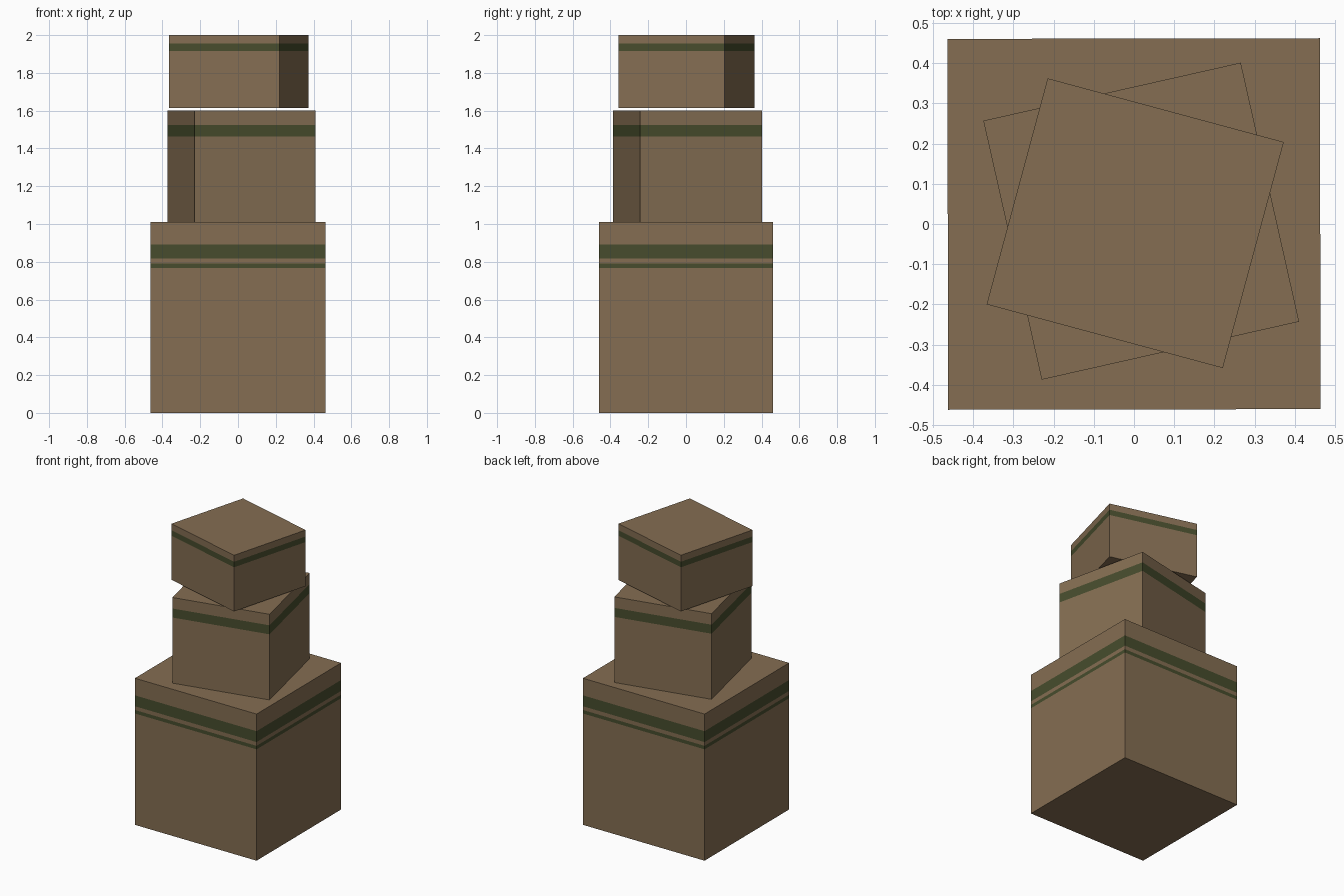
import bpy, bmesh, math

if "Cube" in bpy.data.objects:
    bpy.data.objects.remove(bpy.data.objects["Cube"])


def material(name, rgb):
    m = bpy.data.materials.new(name)
    m.diffuse_color = (*rgb, 1.0)
    m.use_nodes = True
    m.node_tree.nodes["Principled BSDF"].inputs["Base Color"].default_value = m.diffuse_color
    return m


cardboard = material("cardboard_brown", (0.232, 0.155, 0.085))
green = material("stripe_green", (0.063, 0.073, 0.026))


def striped_box(name, centre, size, angle, z0, z1, stripes):
    """Closed box whose sides are cut at stripe heights; stripe bands are green."""
    bm = bmesh.new()
    levels = sorted({z0, z1, *(z for s in stripes for z in s)})
    c, s = math.cos(math.radians(angle)), math.sin(math.radians(angle))
    rings = []
    for z in levels:
        ring = []
        for sx, sy in ((-1, -1), (1, -1), (1, 1), (-1, 1)):
            x, y = sx * size[0] / 2, sy * size[1] / 2
            ring.append(bm.verts.new((centre[0] + c * x - s * y,
                                      centre[1] + s * x + c * y, z)))
        rings.append(ring)
    # side bands
    for low, high, za, zb in zip(rings, rings[1:], levels, levels[1:]):
        mid = (za + zb) / 2
        is_stripe = any(a < mid < b for a, b in stripes)
        for i in range(4):
            j = (i + 1) % 4
            f = bm.faces.new((low[i], low[j], high[j], high[i]))
            f.material_index = int(is_stripe)
    # bottom and lid
    bm.faces.new(rings[0][::-1])
    bm.faces.new(rings[-1])
    bmesh.ops.recalc_face_normals(bm, faces=bm.faces)
    mesh = bpy.data.meshes.new(name)
    bm.to_mesh(mesh)
    bm.free()
    mesh.materials.append(cardboard)
    mesh.materials.append(green)
    bpy.context.collection.objects.link(bpy.data.objects.new(name, mesh))


# three stacked boxes, the upper two turned opposite ways
striped_box("bottom_box", (0, 0), (0.926, 0.922), 0.1, 0.0, 1.01,
            [(0.767, 0.791), (0.817, 0.892)])
striped_box("middle_box", (0.018, 0.007), (0.656, 0.66), -13.3 + 26, 1.01, 1.6,
            [(1.462, 1.524)])
striped_box("top_box", (0.003, 0.002), (0.608, 0.582), -15.1, 1.613, 2.0,
            [(1.917, 1.955)])
